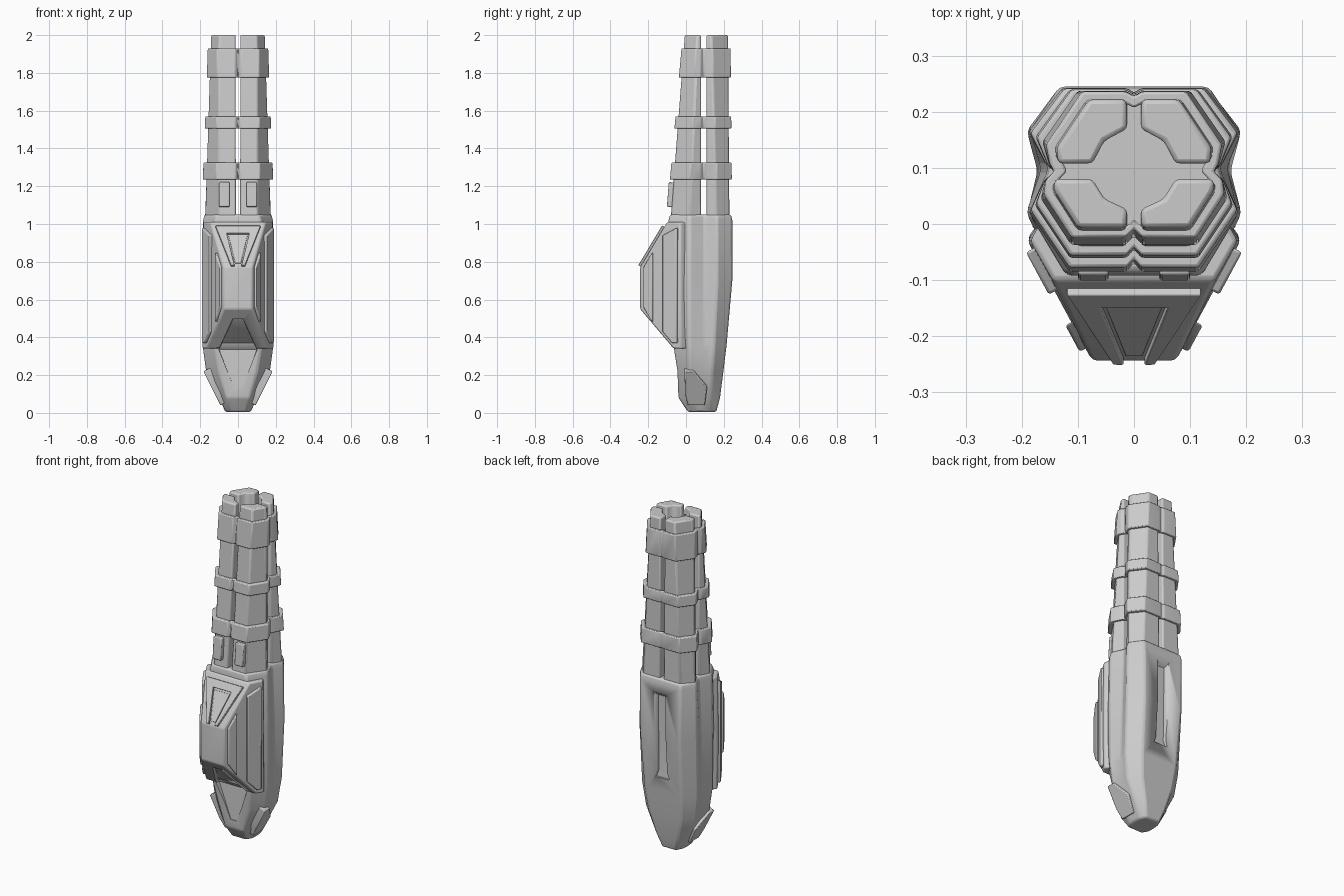
import bpy, bmesh
from mathutils import Vector

if "Cube" in bpy.data.objects:
    bpy.data.objects.remove(bpy.data.objects["Cube"])


def finish(name, bm, bevel=0.006, mirror=False, segments=2):
    bmesh.ops.recalc_face_normals(bm, faces=bm.faces)
    me = bpy.data.meshes.new(name)
    bm.to_mesh(me)
    bm.free()
    ob = bpy.data.objects.new(name, me)
    bpy.context.collection.objects.link(ob)
    bpy.ops.object.select_all(action='DESELECT')
    bpy.context.view_layer.objects.active = ob
    ob.select_set(True)
    if mirror:
        ob.modifiers.new("Mirror", 'MIRROR').use_mirror_merge = False
    if bevel:
        b = ob.modifiers.new("Bevel", 'BEVEL')
        b.width, b.segments = bevel, segments
        b.limit_method, b.angle_limit = 'ANGLE', 0.4
    bpy.ops.object.shade_smooth_by_angle(angle=0.6)
    return ob


def loft(name, sections, symmetric=True, **kw):
    """Skin closed outlines stacked in z; half outlines are reflected in x."""
    bm = bmesh.new()
    rings = []
    for z, pts in sections:
        if symmetric:
            pts = pts + [(-x, y) for x, y in reversed(pts)]
        rings.append([bm.verts.new((x, y, z)) for x, y in pts])
    n = len(rings[0])
    for a, b in zip(rings, rings[1:]):
        for i in range(n):
            j = (i + 1) % n
            bm.faces.new((a[i], a[j], b[j], b[i]))
    bm.faces.new(rings[0])
    bm.faces.new(rings[-1])
    return finish(name, bm, **kw)


def plate(name, pts, normal, out=0.012, into=0.015, mirror=True, bevel=0.005):
    """Raised panel: a flat outline thickened along its normal."""
    n = Vector(normal).normalized()
    bm = bmesh.new()
    lo = [bm.verts.new(Vector(p) - n * into) for p in pts]
    hi = [bm.verts.new(Vector(p) + n * out) for p in pts]
    for i in range(len(pts)):
        j = (i + 1) % len(pts)
        bm.faces.new((lo[i], lo[j], hi[j], hi[i]))
    bm.faces.new(lo)
    bm.faces.new(hi)
    return finish(name, bm, bevel, mirror)


def cut(ob, cutter):
    m = ob.modifiers.new("Cut", 'BOOLEAN')
    m.operation, m.object, m.solver = 'DIFFERENCE', cutter, 'EXACT'
    cutter.hide_render = True
    cutter.hide_viewport = True


# main body: waisted section tapering to a blunt foot
body = loft("main_body", [
    (0.005, [(.045, .16), (.065, .12), (.068, .08), (.065, .04), (.045, .01)]),
    (0.08, [(.068, .18), (.098, .13), (.098, .085), (.10, .03), (.06, -.04)]),
    (0.22, [(.105, .198), (.168, .14), (.162, .09), (.17, .02), (.10, -.045)]),
    (0.36, [(.12, .215), (.187, .15), (.172, .095), (.19, .02), (.125, -.067)]),
    (0.70, [(.13, .245), (.192, .165), (.165, .10), (.192, .02), (.14, -.085)]),
    (1.02, [(.133, .245), (.187, .165), (.152, .10), (.187, .02), (.12, -.092)]),
    (1.05, [(.127, .238), (.180, .165), (.147, .10), (.180, .02), (.11, -.085)]),
], bevel=0.01)

# bulged front cover
cover = loft("front_cover", [
    (0.34, [(.165, -.065), (.19, -.025), (.15, .03)]),
    (0.55, [(.075, -.243), (.19, -.03), (.15, .03)]),
    (0.77, [(.075, -.243), (.19, -.03), (.15, .03)]),
    (1.01, [(.145, -.10), (.185, -.03), (.15, .03)]),
], bevel=0.008)

# diamond scoop under the cover and slot in the back
scoop = loft("scoop_cutter", [
    (0.13, [(.02, -.4), (.02, -.038)]),
    (0.335, [(.115, -.4), (.10, -.035)]),
    (0.50, [(.05, -.4), (.025, -.185)]),
], bevel=0)
slot = loft("back_slot_cutter", [
    (0.45, [(.045, .3), (.045, .212)]),
    (0.49, [(.045, .3), (.032, .208)]),
    (0.94, [(.045, .3), (.032, .215)]),
    (0.97, [(.045, .3), (.045, .25)]),
], bevel=0)
cut(body, scoop)
cut(cover, scoop)
cut(body, slot)

# raised panels on the cover flanks
flank = lambda y, z: (.075 + (y + .243) * .54, y, z)
plate("outer_flank_panel", [flank(-.045, .98), flank(-.12, .94), flank(-.12, .43),
                            flank(-.07, .37), flank(-.045, .37)], (.877, -.48, 0))
plate("inner_flank_panel", [flank(-.175, .85), flank(-.222, .77), flank(-.222, .56),
                            flank(-.175, .48)], (.877, -.48, 0))

# U-shaped frame on the upper slope, with a thin inset
slope = lambda x, z: (x, -.243 + (z - .77) * .596, z)
frame = [(-.12, .985), (.12, .985), (.037, .775), (.018, .775),
         (.06, .945), (-.06, .945), (-.018, .775), (-.037, .775)]
plate("slope_frame", [slope(*p) for p in frame], (0, -.86, .51), out=.014,
      mirror=False, bevel=.003)
plate("slope_inset", [slope(*p) for p in [(-.05, .935), (.05, .935), (.015, .79), (-.015, .79)]],
      (0, -.86, .51), out=.005, mirror=False, bevel=.002)

# cheek panels near the foot
cheek = [(-.008, .225), (.04, .225), (.112, .14), (.10, .045), (.01, .045), (-.005, .10)]
plate("foot_cheek_panel", [(.06 + .5 * z, y, z) for y, z in cheek],
      (.894, 0, -.447), out=.012, into=.03)

# four tapered barrels around an open bore
FT = [(.014, -.006), (.10, -.006), (.142, .06), (.142, .08)]
FB = [(.011, -.083), (.105, -.083), (.176, .02), (.145, .08)]
BT = [(.014, .222), (.08, .222), (.138, .135), (.135, .108)]
BB = [(.011, .23), (.125, .23), (.178, .165), (.145, .108)]
FARC = [(.074, .08), (.053, .045), (.012, .026)]
BARC = [(.074, .108), (.053, .148), (.012, .170)]
for name, top, base, arc in (("front_barrel", FT, FB, FARC), ("back_barrel", BT, BB, BARC)):
    loft(name, [(1.0, base + arc), (2.0, top + arc)], symmetric=False, mirror=True, bevel=.008)


# clamp bands wrapping the barrels, notched between them
def outline(z, s):
    t = (2 - z) / 0.97
    mix = lambda a, b: [(p[0] + (q[0] - p[0]) * t, p[1] + (q[1] - p[1]) * t) for p, q in zip(a, b)]
    f, b = mix(FT, FB), mix(BT, BB)
    half = [(0, f[0][1] + .014)] + f + [(.128, .094)] + b[::-1] + [(0, b[0][1] - .008)]
    half = [(x * s, .1 + (y - .1) * s) for x, y in half]
    return half + [(-x, y) for x, y in half[-2:0:-1]]


def band(name, z0, z1):
    bm = bmesh.new()
    loops = [[bm.verts.new((x, y, z)) for x, y in outline(z, s)]
             for z, s in ((z0, 1.11), (z1, 1.11), (z1, .93), (z0, .93))]
    n = len(loops[0])
    for k in range(4):
        a, b = loops[k], loops[(k + 1) % 4]
        for i in range(n):
            j = (i + 1) % n
            bm.faces.new((a[i], a[j], b[j], b[i]))
    finish(name, bm, bevel=.005)


band("lower_band", 1.235, 1.325)
band("middle_band", 1.505, 1.57)
band("upper_band", 1.775, 1.93)

# small pods on the front barrels
pod = [(.045, -.076, 1.09), (.10, -.076, 1.09), (.10, -.066, 1.22), (.045, -.066, 1.22)]
plate("barrel_pod", pod, (0, -1, .08), out=.025)
